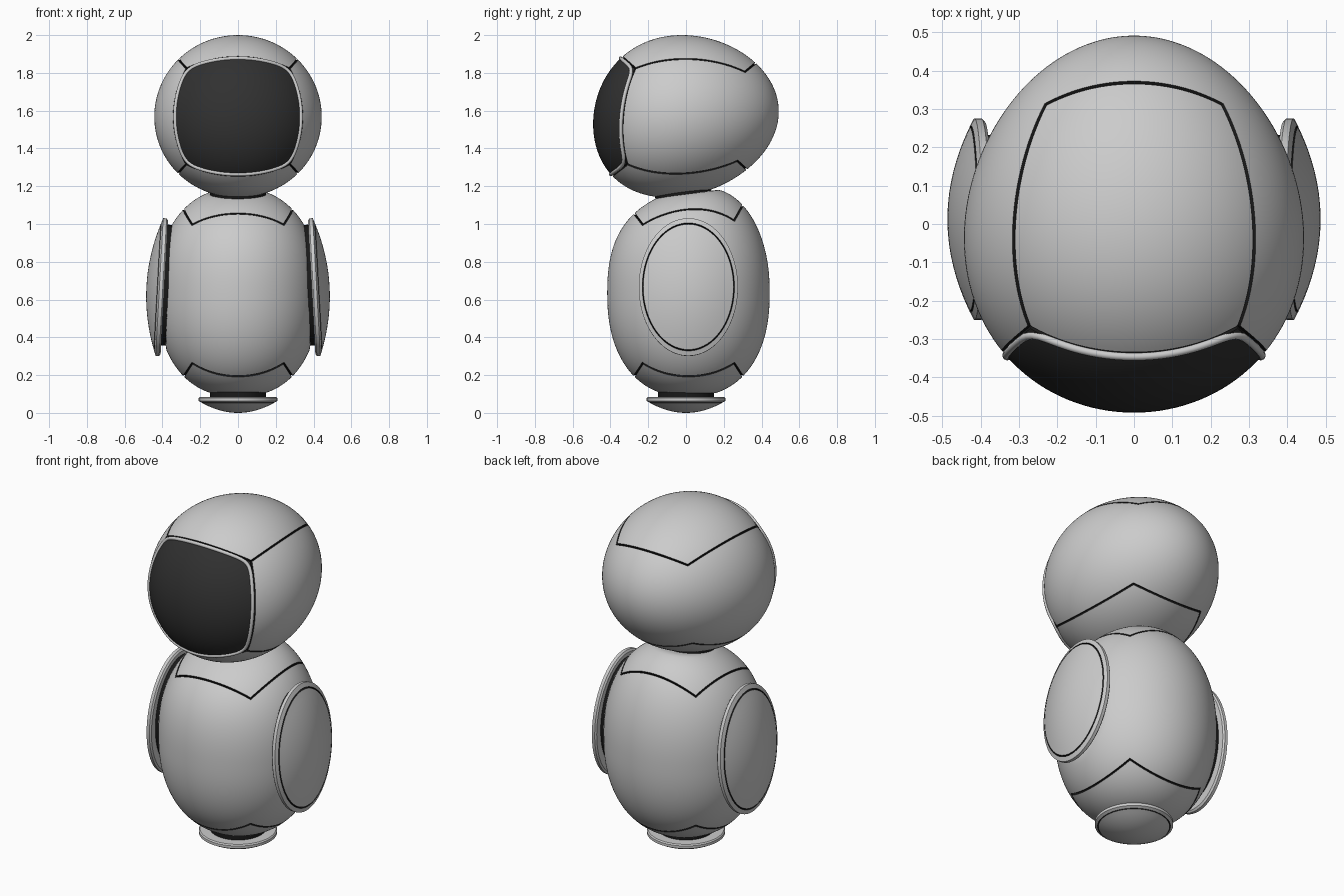
import bpy, bmesh, math
from mathutils import Vector, Matrix

if "Cube" in bpy.data.objects:
    bpy.data.objects.remove(bpy.data.objects["Cube"])


def material(name, v):
    m = bpy.data.materials.new(name)
    m.diffuse_color = (v, v, v, 1)
    m.use_nodes = True
    m.node_tree.nodes["Principled BSDF"].inputs["Base Color"].default_value = m.diffuse_color
    return m


SHELL = material("shell_grey", 0.6)
DARK = material("seam_black", 0.01)
GLASS = material("visor_dark", 0.03)


def finish(bm, name, mats):
    bmesh.ops.recalc_face_normals(bm, faces=bm.faces)
    me = bpy.data.meshes.new(name)
    bm.to_mesh(me)
    bm.free()
    ob = bpy.data.objects.new(name, me)
    bpy.context.collection.objects.link(ob)
    for m in mats:
        me.materials.append(m)
    bpy.ops.object.select_all(action='DESELECT')
    bpy.context.view_layer.objects.active = ob
    ob.select_set(True)
    bpy.ops.object.shade_smooth_by_angle(angle=math.radians(35))
    return ob


def warp(p):
    return Vector([math.tan(c * math.pi / 4) for c in p])


def head_shape(p):
    d = warp(p)
    d.y *= 0.93 if d.y < 0 else 1.15
    d.normalize()
    y = 0.49 * d.y - 0.057 * d.z ** 2 + 0.036 * d.z
    return Vector((0.442 * d.x * (1 - 0.16 * y), y, 1.57 + 0.43 * d.z))


def body_shape(p):
    d = warp(p).normalized()
    d.z *= 1.2
    k = (math.hypot(d.x, d.y) ** 2.3 + abs(d.z) ** 2.3) ** (1 / 2.3)
    d /= k
    x, y = 0.43 * d.x, 0.013 + 0.43 * d.y
    z = min(max(0.635 + 0.55 * d.z, 0.105), 1.158)
    lim = 0.374 - 0.028 * (z - 0.68)          # flat seats for the arms
    x = min(max(x, -lim), lim)
    return Vector((x, y, z + 0.15 * y * max(0, d.z) ** 3))


def panelled_shell(name, shape, visor):
    """Rounded cube whose panel borders become narrow sunken seams."""
    bm = bmesh.new()
    bmesh.ops.create_cube(bm, size=2)
    bmesh.ops.subdivide_edges(bm, edges=bm.edges[:], cuts=35, use_grid_fill=True)
    one = 0.9999
    for f in bm.faces:
        if visor and f.calc_center_median().y < -one:
            f.material_index = 2
    seams = []
    for e in bm.edges:
        m = (e.verts[0].co + e.verts[1].co) / 2
        ax, ay, az = abs(m.x) > one, abs(m.y) > one, abs(m.z) > one
        if (az and (ax or ay)) or (visor and m.y < -one and ax):
            seams.append(e)
    for v in bm.verts:
        v.co = shape(v.co)
    bmesh.ops.recalc_face_normals(bm, faces=bm.faces)
    res = bmesh.ops.bevel(bm, geom=seams, offset=0.005, segments=2, profile=0.5,
                          affect='EDGES', material=1)
    strip = set(res['faces'])
    bm.normal_update()
    mid = [v for v in bm.verts if all(f in strip for f in v.link_faces)]
    for v, n in [(v, v.normal.copy()) for v in mid]:
        v.co -= n * 0.012
    return finish(bm, name, [SHELL, DARK, GLASS])


def lathe(name, profile, matrix, mats, dark=(), segs=72):
    """Closed turned part along local z; profile starts and ends on the axis."""
    bm = bmesh.new()
    rings = []
    for r, h in profile:
        if r == 0:
            rings.append([bm.verts.new(matrix @ Vector((0, 0, h)))] * segs)
        else:
            rings.append([bm.verts.new(matrix @ Vector((
                r * math.cos(2 * math.pi * i / segs),
                r * math.sin(2 * math.pi * i / segs), h))) for i in range(segs)])
    for k, (a, b) in enumerate(zip(rings, rings[1:])):
        for i in range(segs):
            j = (i + 1) % segs
            vs = list(dict.fromkeys((a[i], a[j], b[j], b[i])))
            bm.faces.new(vs).material_index = 1 if k in dark else 0
    return finish(bm, name, mats)


def dome_profile(edge, height):
    """Flat back, thin rim, groove, then a shallow dome."""
    def h(r):
        return edge + (height - edge) * (1 - r * r)
    return ([(0, 0), (0.97, 0), (1, 0.3 * edge), (1, edge), (0.93, h(0.93)),
             (0.92, h(0.93) - 0.012), (0.91, h(0.91))]
            + [(r / 10, h(r / 10)) for r in range(8, -1, -1)])


def disc_profile(h):
    return [(0, 0), (1, 0), (1, h), (0, h)]


# Head and torso shells
panelled_shell("head", head_shape, True)
panelled_shell("torso", body_shape, False)

# Raised lip around the visor
cu = bpy.data.curves.new("visor_frame", 'CURVE')
cu.dimensions = '3D'
cu.bevel_depth = 0.01
cu.bevel_resolution = 3
sp = cu.splines.new('POLY')
N = 160
sp.points.add(N - 1)
for i, pt in enumerate(sp.points):
    a = 2 * math.pi * i / N
    c, s = math.cos(a), math.sin(a)
    k = 0.968 / (abs(c) ** 14 + abs(s) ** 14) ** (1 / 14)
    pt.co = (*head_shape((c * k, -1, s * k)), 1)
sp.use_cyclic_u = True
cu.materials.append(SHELL)
bpy.context.collection.objects.link(bpy.data.objects.new("visor_frame", cu))

# Tilted neck
lathe("neck", disc_profile(0.06),
      Matrix.Translation((0, -0.01, 1.125)) @ Matrix.Rotation(0.15, 4, 'X')
      @ Matrix.Diagonal((0.149, 0.149, 1, 1)), [DARK])

# Foot dome and its short post
lathe("foot", dome_profile(0.022, 0.085),
      Matrix.Translation((0, 0, 0.085)) @ Matrix.Diagonal((0.208, 0.208, -1, 1)),
      [SHELL, DARK], dark=(4, 5))
lathe("foot_post", disc_profile(0.04),
      Matrix.Translation((0, 0, 0.075)) @ Matrix.Diagonal((0.148, 0.148, 1, 1)), [DARK])

# Oval arms, leaning out at the bottom, with dark mounts behind
for side, sx in (("right", 1), ("left", -1)):
    pose = (Matrix.Diagonal((sx, 1, 1, 1)) @ Matrix.Translation((0.39, 0.0125, 0.665))
            @ Matrix.Rotation(-0.055, 4, 'Y') @ Matrix.Rotation(math.pi / 2, 4, 'Y'))
    lathe(side + "_arm", dome_profile(0.026, 0.095),
          pose @ Matrix.Diagonal((0.365, 0.2625, 1, 1)), [SHELL, DARK], dark=(4, 5))
    lathe(side + "_arm_mount", disc_profile(0.045),
          pose @ Matrix.Translation((-0.012, 0, -0.04))
          @ Matrix.Diagonal((0.32, 0.22, 1, 1)), [DARK])
